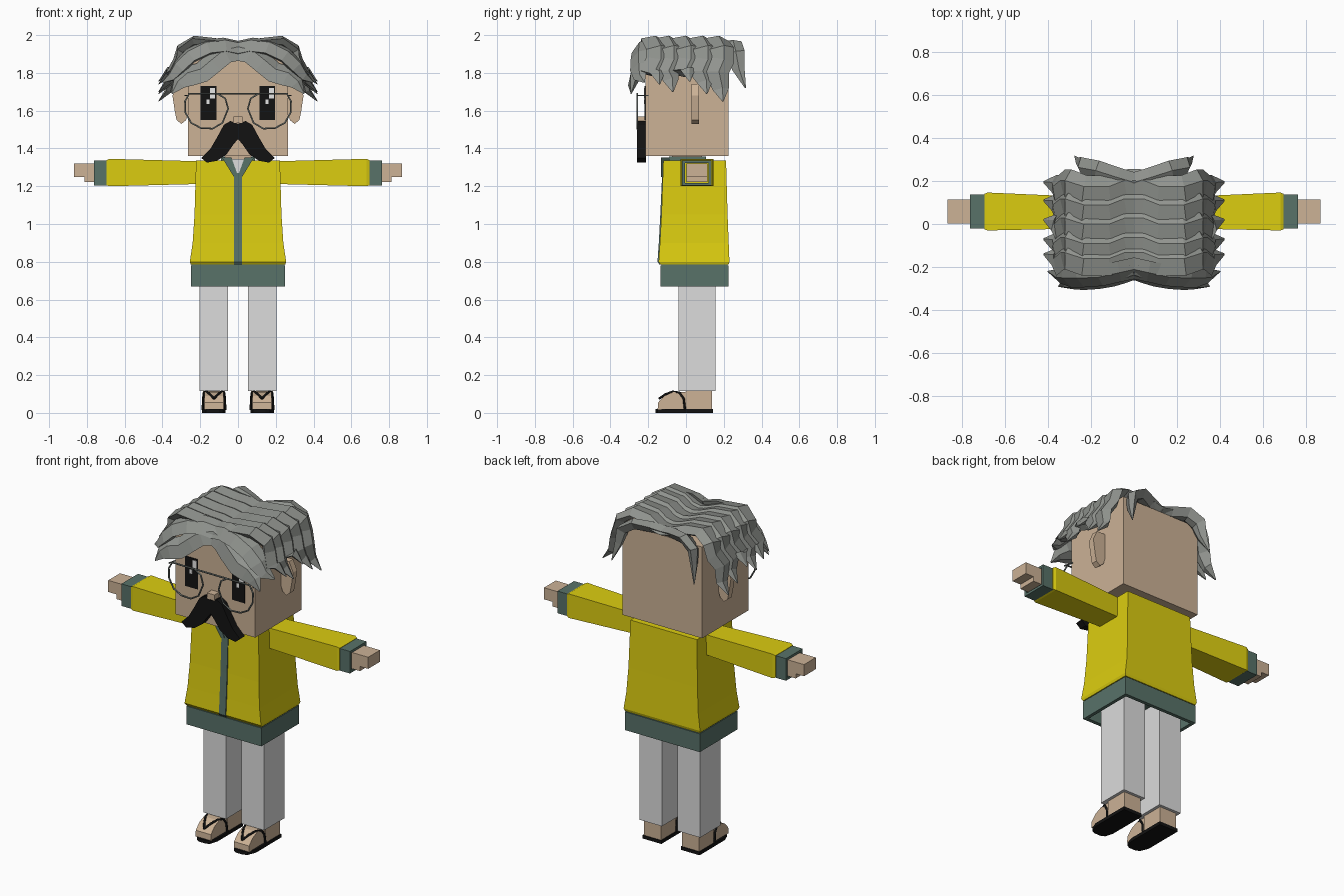
import bpy, bmesh
from mathutils import Vector

cube = bpy.data.objects.get("Cube")
if cube:
    bpy.data.objects.remove(cube, do_unlink=True)


def material(name, rgb):
    col = [(c / 255 / 12.92) if c < 11 else ((c / 255 + 0.055) / 1.055) ** 2.4 for c in rgb] + [1]
    m = bpy.data.materials.new(name)
    m.use_nodes = True
    m.diffuse_color = col
    m.node_tree.nodes["Principled BSDF"].inputs["Base Color"].default_value = col
    return m


skin = material("skin", (204, 178, 150))
yellow = material("yellow cloth", (220, 205, 16))
teal = material("teal trim", (88, 114, 105))
pale = material("pale grey cloth", (220, 220, 220))
grey = material("grey hair", (144, 147, 142))
black = material("black", (18, 18, 18))
white = material("white", (235, 235, 235))
metal = material("spectacle metal", (105, 112, 108))


def finish(name, bm, mat):
    bmesh.ops.recalc_face_normals(bm, faces=bm.faces)
    me = bpy.data.meshes.new(name)
    bm.to_mesh(me)
    bm.free()
    me.materials.append(mat)
    ob = bpy.data.objects.new(name, me)
    bpy.context.collection.objects.link(ob)
    return ob


def skin_rings(bm, rings):
    """Join equal rings of points into a closed tube."""
    rows = [[bm.verts.new(p) for p in r] for r in rings]
    n = len(rows[0])
    for a, b in zip(rows, rows[1:]):
        for i in range(n):
            bm.faces.new((a[i], a[(i + 1) % n], b[(i + 1) % n], b[i]))
    bm.faces.new(rows[0])
    bm.faces.new(rows[-1])


def loft(name, levels, mat):
    """Rectangles (z, x0, x1, y0, y1) stacked upwards."""
    bm = bmesh.new()
    skin_rings(bm, [[(x0, y0, z), (x1, y0, z), (x1, y1, z), (x0, y1, z)]
                    for z, x0, x1, y0, y1 in levels])
    return finish(name, bm, mat)


def box(name, x0, x1, y0, y1, z0, z1, mat):
    return loft(name, [(z0, x0, x1, y0, y1), (z1, x0, x1, y0, y1)], mat)


def prism(name, pts, axis, a, b, mat):
    """Outline extruded along one axis."""
    place = {"x": lambda p, d: (d, p[0], p[1]), "y": lambda p, d: (p[0], d, p[1]),
             "z": lambda p, d: (p[0], p[1], d)}[axis]
    bm = bmesh.new()
    skin_rings(bm, [[place(p, d) for p in pts] for d in (a, b)])
    return finish(name, bm, mat)


def wire(name, pts, mat, r, cyclic=False):
    cu = bpy.data.curves.new(name, "CURVE")
    cu.dimensions = "3D"
    cu.bevel_depth, cu.bevel_resolution = r, 1
    sp = cu.splines.new("POLY")
    sp.points.add(len(pts) - 1)
    for q, p in zip(sp.points, pts):
        q.co = (*p, 1)
    sp.use_cyclic_u = cyclic
    cu.materials.append(mat)
    ob = bpy.data.objects.new(name, cu)
    bpy.context.collection.objects.link(ob)
    return ob


# Head and face
box("head", -.265, .265, -.215, .225, 1.36, 1.91, skin)
box("nose", -.025, .025, -.26, -.21, 1.535, 1.57, skin)
half = [(.04, 1.545), (.075, 1.525), (.11, 1.46), (.145, 1.4), (.195, 1.35), (.165, 1.325),
        (.11, 1.335), (.06, 1.37), (.025, 1.42)]
prism("moustache", [(0, 1.53)] + half + [(0, 1.45)] + [(-x, z) for x, z in reversed(half)],
      "y", -.26, -.213, black)
for cx, side in ((.155, "left"), (-.157, "right")):
    box(side + "_eye", cx - .042, cx + .042, -.219, -.213, 1.55, 1.73, black)
    box(side + "_eye_large_glint", cx + .008, cx + .036, -.222, -.218, 1.665, 1.72, white)
    box(side + "_eye_small_glint", cx - .01, cx + .006, -.222, -.218, 1.635, 1.66, white)

# Jacket body, zip strip, collar and hollow hem
body = [(.785, .25, -.135, .225), (.8, .255, -.145, .23), (.9, .24, -.138, .226),
        (1.05, .23, -.13, .22), (1.335, .222, -.12, .212)]
loft("jacket_body", [(z, -x, x, a, b) for z, x, a, b in body], yellow)
loft("zip_strip", [(z if z < 1.3 else 1.27, -.022, .022, a - .006, a + .01)
                   for z, x, a, b in body], teal)
prism("shirt_front", [(-.04, 1.345), (.04, 1.345), (0, 1.255)], "y", -.126, -.115, pale)
box("neck", -.07, .07, -.075, .085, 1.32, 1.37, skin)
box("collar_back", -.09, .09, .085, .105, 1.32, 1.358, teal)
for y0, y1, x0, x1, part in ((-.132, .155, 0, 0, "side"),):
    box("hem_front", -.25, .25, -.135, -.113, .67, .78, teal)
    box("hem_back", -.25, .25, .205, .226, .67, .78, teal)
box("hem_lining", -.245, .245, -.13, .22, .765, .785, teal)


def spectacle_rim(s):
    shape = [(.1, .0), (.085, .055), (.045, .08), (-.045, .08), (-.1, .08), (-.122, .04),
             (-.12, -.02), (-.09, -.075), (-.04, -.102), (.02, -.105), (.07, -.075)]
    return [(s * (.155 - u * 1.03), -.258, 1.61 + v) for u, v in shape]


# Paired parts
for s, side in ((1, "left_"), (-1, "right_")):
    def sbox(name, x0, x1, *rest):
        return box(side + name, s * x0, s * x1, *rest)

    ear = [(.26, 1.74), (.32, 1.74), (.347, 1.68), (.335, 1.6), (.325, 1.55), (.3, 1.53),
           (.275, 1.55), (.26, 1.6)]
    prism(side + "ear", [(s * x, z) for x, z in ear], "y", .03, .068, skin)
    wire(side + "spectacle_rim", spectacle_rim(s), metal, .005, True)
    wire(side + "spectacle_arm", [(s * .28, -.258, 1.68), (s * .266, -.2, 1.68)], metal, .004)

    sbox("hem_side", .23, .25, -.115, .21, .67, .78, teal)
    sbox("collar_side", .07, .09, -.09, .105, 1.32, 1.358, teal)
    flap = [(.035, 1.352), (.085, 1.352), (.022, 1.25), (0, 1.255)]
    prism(side + "collar_flap", [(s * x, z) for x, z in flap], "y", -.132, -.09, teal)

    # Sleeve widens towards the cuff
    bm = bmesh.new()
    skin_rings(bm, [[(s * x, a, lo), (s * x, b, lo), (s * x, b, hi), (s * x, a, hi)]
                    for x, a, b, lo, hi in ((.2, -.02, .125, 1.212, 1.332),
                                            (.68, -.03, .146, 1.2, 1.345),
                                            (.695, -.025, .14, 1.205, 1.338))])
    finish(side + "sleeve", bm, yellow)
    # Square hollow cuff around the hand
    sbox("cuff_top", .69, .762, -.022, .136, 1.322, 1.336, teal)
    sbox("cuff_bottom", .69, .762, -.022, .136, 1.203, 1.217, teal)
    sbox("cuff_front", .69, .762, -.022, -.006, 1.203, 1.336, teal)
    sbox("cuff_back", .69, .762, .12, .136, 1.203, 1.336, teal)
    sbox("hand", .69, .867, .002, .114, 1.25, 1.32, skin)
    sbox("thumb", .69, .812, .002, .114, 1.222, 1.252, skin)

    # Legs, feet and sandals
    sbox("trouser_leg", .052, .203, -.04, .155, .115, .775, pale)
    sbox("heel", .07, .185, 0, .138, .018, .125, skin)
    toe = [(0, .018), (0, .112), (-.07, .11), (-.115, .09), (-.148, .055), (-.15, .018)]
    prism(side + "toes", toe, "x", s * .077, s * .178, skin)
    sole = [(.065, .142), (.19, .142), (.19, -.1), (.17, -.15), (.145, -.162), (.1, -.162),
            (.08, -.15), (.065, -.1)]
    prism(side + "sandal_sole", [(s * x, y) for x, y in sole], "z", 0, .02, black)
    for k, edge in ((1, "outer"), (-1, "inner")):
        strap = [(0, -.143, .075), (.02, -.11, .098), (.04, -.07, .113), (.054, -.035, .108),
                 (.058, -.012, .075), (.06, -.005, .015)]
        wire(side + edge + "_strap", [(s * .127 + k * u, y, z) for u, y, z in strap], black, .006)

wire("spectacle_bridge", [(-.11, -.258, 1.69), (.11, -.258, 1.69)], metal, .005)

# Hair: overlapping wavy locks swept from a centre parting
hair = bmesh.new()


def lock(path, width, across, thick=.032):
    pts = [Vector(p) for p in path]
    n = len(pts)
    rings = []
    for i, p in enumerate(pts):
        d = (pts[min(i + 1, n - 1)] - pts[max(i - 1, 0)]).normalized()
        w = Vector(across)
        w = (w - d * w.dot(d)).normalized()
        up = w.cross(d)
        f = .06 if i == n - 1 else (.65 if i == n - 2 else 1)
        rings.append([p + w * (u * width * f) + up * (v * thick * f) for u, v in
                      ((-1, -.5), (-.65, .5), (.1, 1), (1, 0), (.2, -.9))])
    for s in (1, -1):
        skin_rings(hair, [[(s * q.x, q.y, q.z) for q in r] for r in rings])


arc = [(0, 1.925), (.05, 1.935), (.12, 1.955), (.23, 1.968), (.3, 1.925), (.315, 1.865),
       (.35, 1.8), (.365, 1.75)]
for k, (y, tip) in enumerate(((-.16, 1.74), (-.09, 1.7), (0, 1.755), (.09, 1.69), (.175, 1.65))):
    path = [(x, y + .014 * (-1) ** (i // 2), z) for i, (x, z) in enumerate(arc)]
    path[-1] = (.365, y + .01, tip + .06)
    lock(path + [(.42, y + .02, tip)], .066, (0, 1, 0))

# Back lock curls away over the rear corners
lock([(0, .19, 1.925), (.08, .215, 1.94), (.17, .25, 1.945), (.235, .265, 1.9),
      (.25, .28, 1.82), (.275, .315, 1.72)], .05, (.3, 1, .3))
# Two fringe locks on each side frame the face
lock([(0, -.2, 1.93), (.07, -.215, 1.945), (.16, -.235, 1.935), (.25, -.24, 1.89),
      (.31, -.24, 1.83), (.35, -.24, 1.78), (.4, -.22, 1.75)], .06, (.2, .7, .7))
lock([(0, -.215, 1.915), (.07, -.24, 1.9), (.13, -.255, 1.85), (.19, -.265, 1.8),
      (.26, -.27, 1.78), (.31, -.28, 1.745), (.35, -.29, 1.69)], .062, (.3, .35, .85))
finish("hair", hair, grey)
